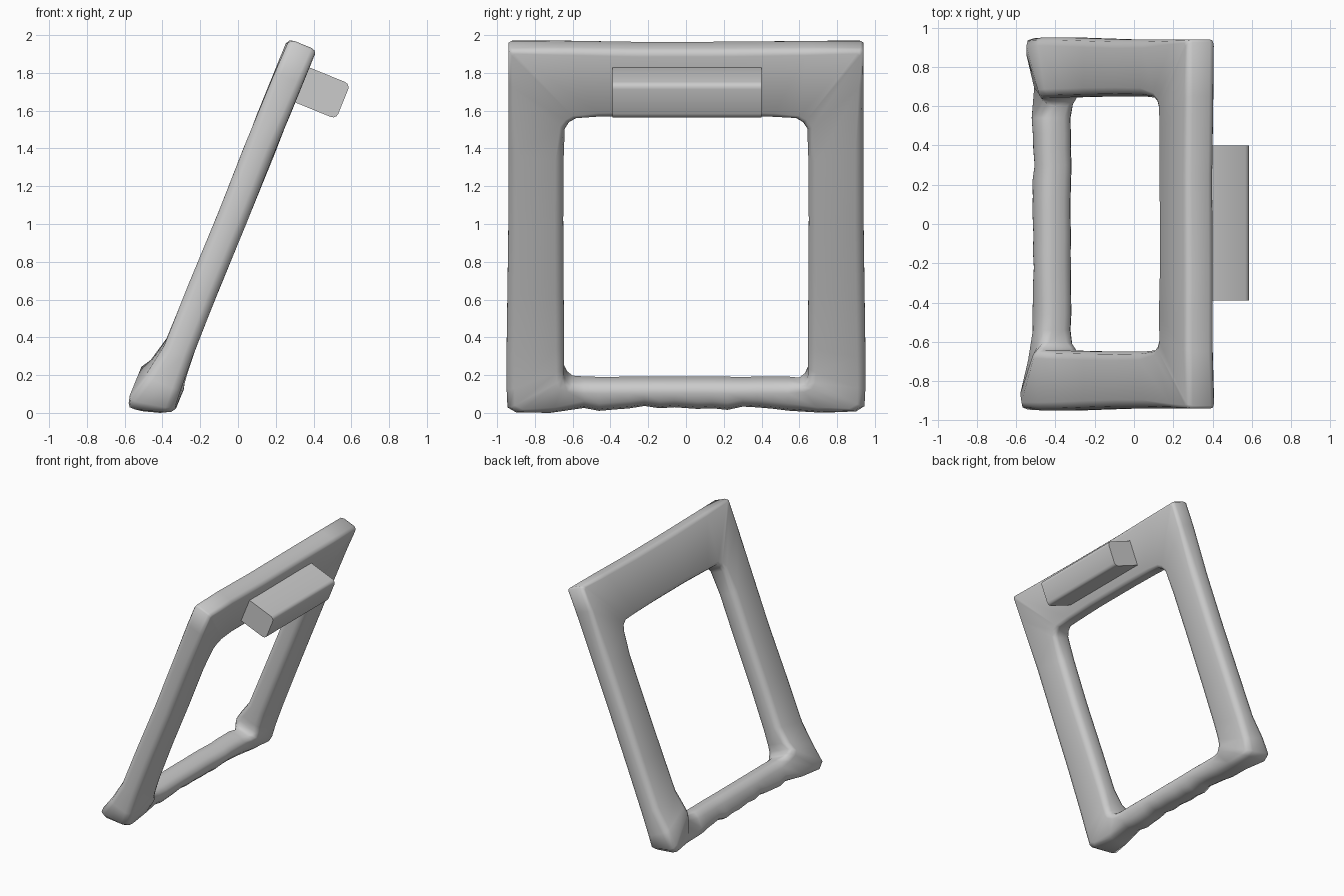
import bpy, bmesh, math, random
from mathutils import Matrix, Vector

if "Cube" in bpy.data.objects:
    bpy.data.objects.remove(bpy.data.objects["Cube"])

random.seed(4)
TILT = (Matrix.Translation((-0.43, 0, 0.08)) @ Matrix.Rotation(math.radians(22.15), 4, 'Y'))


def finish(bm, name, angle):
    bm.transform(TILT)
    bmesh.ops.recalc_face_normals(bm, faces=bm.faces)
    mesh = bpy.data.meshes.new(name)
    bm.to_mesh(mesh)
    bm.free()
    obj = bpy.data.objects.new(name, mesh)
    bpy.context.collection.objects.link(obj)
    bpy.ops.object.select_all(action='DESELECT')
    obj.select_set(True)
    bpy.context.view_layer.objects.active = obj
    bpy.ops.object.shade_smooth_by_angle(angle=math.radians(angle))
    return obj


def rounded_section(length, back, front, r):
    """Rounded rectangle: s runs outer to inner, w runs back to front."""
    pts = []
    corners = [(r, back + r, 180), (length - r, back + r, 270),
               (length - r, front - r, 0), (r, front - r, 90)]
    for s, w, start in corners:
        for k in range(3):
            a = math.radians(start + 45 * k)
            pts.append((s + r * math.cos(a), w + r * math.sin(a)))
    return pts


# Frame stations: outer y, outer up, inner y, inner up, back, front, radius, base skew
half = [(y, -0.03 - 0.03 * y * y, y, 0.13, -0.09, 0.085, 0.055, 0.3)
        for y in (0.06, 0.14, 0.22, 0.30, 0.38, 0.46, 0.54)]
half += [
    (0.72, -0.05, 0.60, 0.13, -0.10, 0.09, 0.05, 0.3),
    (0.90, -0.055, 0.63, 0.14, -0.135, 0.105, 0.045, 0.3),
    (0.945, -0.02, 0.645, 0.17, -0.145, 0.10, 0.045, 0.2),
    (0.95, 0.10, 0.645, 0.22, -0.11, 0.09, 0.045, 0),
    (0.95, 0.28, 0.645, 0.34, -0.08, 0.082, 0.045, 0),
    (0.945, 0.65, 0.648, 0.65, -0.08, 0.08, 0.045, 0),
    (0.94, 1.05, 0.650, 1.05, -0.08, 0.08, 0.045, 0),
    (0.94, 1.45, 0.648, 1.40, -0.08, 0.08, 0.045, 0),
    (0.94, 1.85, 0.642, 1.58, -0.08, 0.08, 0.035, 0),
    (0.94, 2.035, 0.62, 1.62, -0.078, 0.078, 0.03, 0),
    (0.925, 2.045, 0.58, 1.645, -0.078, 0.078, 0.03, 0),
    (0.65, 2.045, 0.45, 1.65, -0.08, 0.08, 0.035, 0),
    (0.25, 2.04, 0.20, 1.655, -0.08, 0.08, 0.035, 0),
]
stations = half + [(-s[0], s[1], -s[2], *s[3:]) for s in reversed(half)]

# Leaning frame, swept as one closed loop
bm = bmesh.new()
rings = []
for oy, ou, iy, iu, back, front, r, skew in stations:
    base = skew > 0
    if oy > 0.7 and ou < 0:
        back += 0.025
    outer = Vector((0, oy, ou + (random.uniform(-0.012, 0.012) if base else 0)))
    inner = Vector((0, iy, iu))
    span = inner - outer
    axis = span.normalized()
    wob = random.uniform(-0.004, 0.004)
    ring = []
    for s, w in rounded_section(span.length, back + wob, front + wob, r):
        p = outer + axis * s
        p.x = w
        p.z += skew * w * (1 - s / span.length)
        ring.append(bm.verts.new(p))
    rings.append(ring)
for i, a in enumerate(rings):
    b = rings[(i + 1) % len(rings)]
    for j in range(len(a)):
        k = (j + 1) % len(a)
        bm.faces.new((a[j], a[k], b[k], b[j]))
frame = finish(bm, "leaning_frame", 60)

# Block projecting from the front of the top rail
bm = bmesh.new()
bmesh.ops.create_cube(bm, size=1)
for v in bm.verts:
    v.co = Vector((0.182 + v.co.x * 0.265, 0.005 + v.co.y * 0.79, 1.845 + v.co.z * 0.2))
bmesh.ops.bevel(bm, geom=[e for e in bm.edges if abs(e.verts[0].co.y - e.verts[1].co.y) > 0.1],
                offset=0.03, segments=3, profile=0.5, affect='EDGES')
ledge = finish(bm, "top_block", 40)

# Rest the lowest point on the ground
low = min(v.co.z for v in frame.data.vertices)
for obj in (frame, ledge):
    obj.location.z -= low
